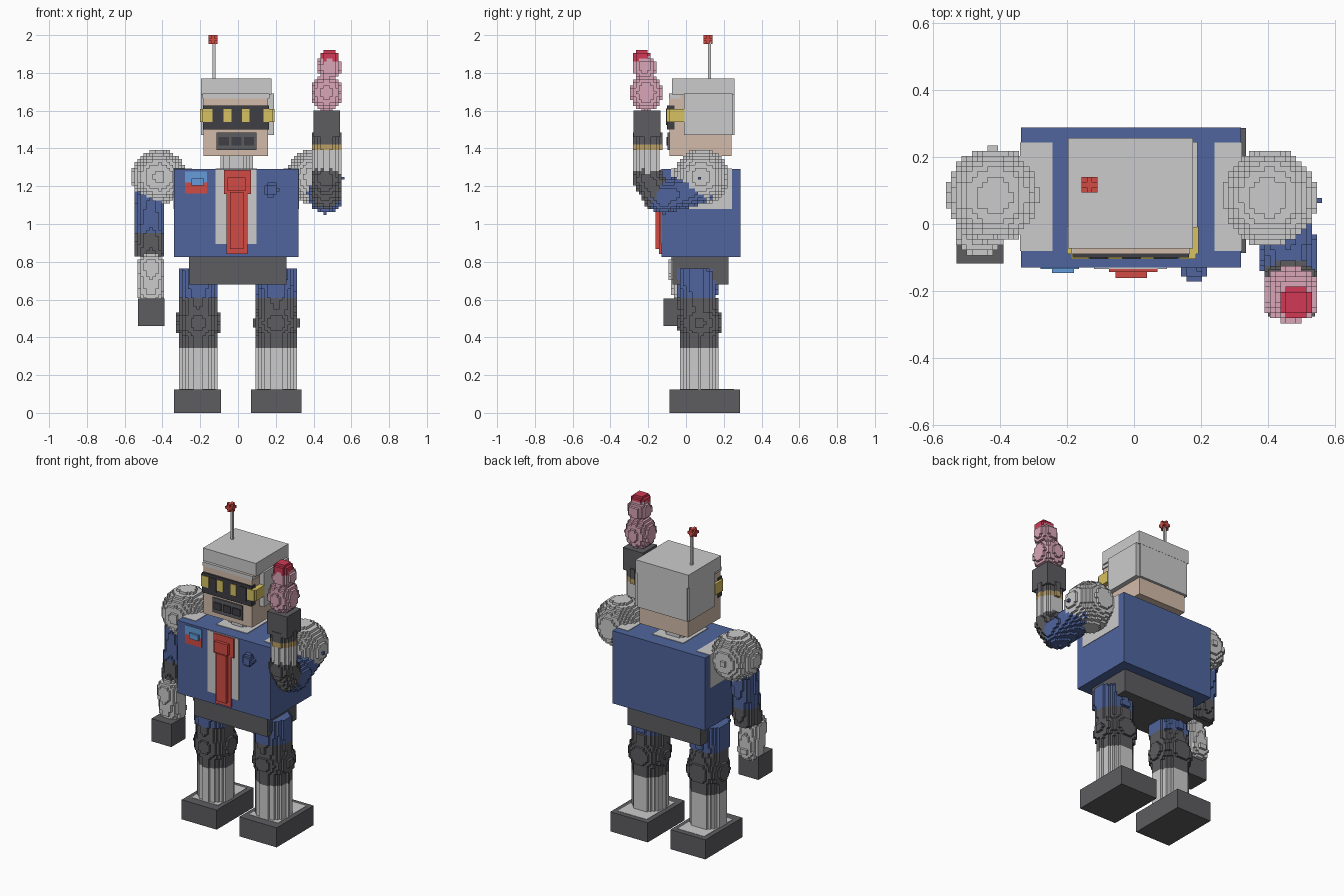
import bpy, bmesh, math
from mathutils import Vector

if "Cube" in bpy.data.objects:
    bpy.data.objects.remove(bpy.data.objects["Cube"])

V = 1 / 64  # voxel size
COLORS = {
    "blue": (0.08, 0.13, 0.34), "dark": (0.11, 0.11, 0.12), "black": (0.05, 0.05, 0.06),
    "red": (0.65, 0.07, 0.06), "skin": (0.65, 0.50, 0.40), "pink": (0.70, 0.38, 0.48),
    "yellow": (0.68, 0.54, 0.12), "sky": (0.13, 0.33, 0.70), "tan": (0.50, 0.35, 0.13),
    "crimson": (0.64, 0.04, 0.09),
}
MATS = {}
for key, rgb in COLORS.items():
    MATS[key] = bpy.data.materials.new(key)
    MATS[key].diffuse_color = (*rgb, 1)


def finish(name, bm, color):
    mesh = bpy.data.meshes.new(name)
    bm.to_mesh(mesh)
    bm.free()
    ob = bpy.data.objects.new(name, mesh)
    bpy.context.collection.objects.link(ob)
    if color:
        mesh.materials.append(MATS[color])
    return ob


def box(name, x, y, z, color=None):
    bm = bmesh.new()
    bmesh.ops.create_cube(bm, size=1)
    for v in bm.verts:
        v.co = [(a + b) / 2 + c * (b - a) for (a, b), c in zip((x, y, z), v.co)]
    return finish(name, bm, color)


SIDES = {
    (1, 0, 0): ((1, 0, 0), (1, 1, 0), (1, 1, 1), (1, 0, 1)),
    (-1, 0, 0): ((0, 0, 0), (0, 0, 1), (0, 1, 1), (0, 1, 0)),
    (0, 1, 0): ((0, 1, 0), (0, 1, 1), (1, 1, 1), (1, 1, 0)),
    (0, -1, 0): ((0, 0, 0), (1, 0, 0), (1, 0, 1), (0, 0, 1)),
    (0, 0, 1): ((0, 0, 1), (1, 0, 1), (1, 1, 1), (0, 1, 1)),
    (0, 0, -1): ((0, 0, 0), (0, 1, 0), (1, 1, 0), (1, 0, 0)),
}


def voxels(name, lo, hi, inside, color):
    """Fill the grid cells that pass the test and keep only the outer faces."""
    span = [range(math.floor(a / V) - 1, math.ceil(b / V) + 1) for a, b in zip(lo, hi)]
    cells = {(i, j, k) for i in span[0] for j in span[1] for k in span[2]
             if inside(Vector((i + .5, j + .5, k + .5)) * V)}
    bm, verts = bmesh.new(), {}
    for c in cells:
        for d, quad in SIDES.items():
            if tuple(a + b for a, b in zip(c, d)) in cells:
                continue
            ring = []
            for q in quad:
                p = tuple(a + b for a, b in zip(c, q))
                if p not in verts:
                    verts[p] = bm.verts.new(Vector(p) * V)
                ring.append(verts[p])
            bm.faces.new(ring)
    return finish(name, bm, color)


def ball(name, c, r, color=None, stretch=1.0):
    c = Vector(c)
    e = Vector((r, r, r * stretch))

    def test(p):
        d = p - c
        return d.x ** 2 + d.y ** 2 + (d.z / stretch) ** 2 <= r * r
    return voxels(name, c - e, c + e, test, color)


def rod(name, p, q, r, color=None, rounded=False):
    p, q = Vector(p), Vector(q)
    axis = q - p

    def test(s):
        t = (s - p).dot(axis) / axis.length_squared
        if rounded:
            t = min(max(t, 0), 1)
        return 0 <= t <= 1 and (s - p - axis * t).length <= r
    lo = [min(a, b) - r for a, b in zip(p, q)]
    hi = [max(a, b) + r for a, b in zip(p, q)]
    return voxels(name, lo, hi, test, color)


# Legs and feet
for side, x, x0, x1 in (("left", -.211, -.338, -.09), ("right", .203, .07, .335)):
    box(side + "_foot", (x0, x1), (-.087, .287), (0, .125), "dark")
    box(side + "_foot_top", (x0 + .03, x1 - .03), (-.03, .255), (.11, .127))
    rod(side + "_shin", (x, .074, .125), (x, .074, .344), .102)
    rod(side + "_shin_band", (x, .074, .344), (x, .074, .48), .102, "dark")
    ball(side + "_knee", (x, .074, .477), .121, "dark")
    rod(side + "_thigh_band", (x, .07, .48), (x, .062, .61), .105, "dark")
    rod(side + "_thigh", (x, .062, .61), (x, .05, .765), .108, "blue")

# Waist, torso and neck
box("waist", (-.26, .258), (-.072, .225), (.68, .828), "dark")
box("torso", (-.338, .32), (-.13, .289), (.825, 1.29), "blue")
for side, x0, x1 in (("left", -.341, -.243), ("right", .24, .323)):
    box(side + "_shoulder_plate", (x0, x1), (-.08, .243), (1.08, 1.293))
rod("neck", (-.01, .08, 1.28), (-.01, .08, 1.375), .083)
box("neck_base", (-.12, .1), (-.05, .2), (1.28, 1.294))

# Chest panel, tie, badge and knob
box("chest_panel", (-.12, .098), (-.135, -.09), (.895, 1.288))
box("tie", (-.06, .05), (-.143, -.12), (.84, 1.24), "red")
box("tie_collar", (-.075, .07), (-.143, -.12), (1.16, 1.285), "red")
box("tie_strip", (-.042, .028), (-.162, -.13), (.867, 1.17), "red")
box("tie_knot", (-.056, .039), (-.162, -.13), (1.175, 1.245), "red")
box("badge_top", (-.28, -.165), (-.134, -.12), (1.22, 1.278), "sky")
box("badge_bottom", (-.28, -.165), (-.134, -.12), (1.162, 1.22), "red")
box("badge_clip", (-.245, -.18), (-.147, -.12), (1.205, 1.24), "sky")
ball("chest_knob", (.178, -.143, 1.18), .036, "blue")

# Head and helmet
box("face", (-.182, .16), (-.088, .24), (1.36, 1.69), "skin")
box("helmet_sides", (-.197, .19), (-.01, .245), (1.47, 1.69))
box("helmet_back", (-.185, .165), (.225, .256), (1.47, 1.69))
box("helmet_top", (-.197, .177), (-.073, .257), (1.685, 1.77))
box("helmet_brow", (-.187, .167), (-.09, -.03), (1.665, 1.69))

# Visor with lamps
box("visor", (-.184, .165), (-.1, -.06), (1.5, 1.628), "black")
for i, (a, b) in enumerate(((-.188, -.135), (-.078, -.034), (.02, .06), (.135, .185))):
    box(f"visor_lamp_{i + 1}", (a, b), (-.104, -.08), (1.54, 1.61), "yellow")
for i, x in enumerate((-.107, .106)):
    box(f"visor_eye_{i + 1}", (x - .024, x + .024), (-.105, -.08), (1.525, 1.612), "black")
box("visor_strap", (-.2, .193), (-.09, -.008), (1.54, 1.61), "yellow")

# Mouth grille
box("mouth", (-.113, .098), (-.097, -.07), (1.392, 1.485), "dark")
for i in range(3):
    x = -.075 + i * .067
    box(f"mouth_slot_{i + 1}", (x - .027, x + .027), (-.104, -.08), (1.415, 1.46), "black")

# Antenna
box("antenna", (-.136, -.12), (.117, .133), (1.765, 1.96))
ball("antenna_tip", (-.1328, .1172, 1.9766), .024, "red")

# Shoulders
ball("left_shoulder", (-.418, .085, 1.25), .143)
ball("right_shoulder", (.402, .08, 1.25), .145)
ball("shoulder_stud", (.5391, .0703, 1.2422), .018, "blue")

# Lowered arm
rod("left_upper_arm", (-.463, .075, 1.2), (-.463, .05, .945), .077, "blue")
rod("left_elbow", (-.463, .05, .945), (-.463, .035, .825), .079, "dark")
rod("left_forearm", (-.46, -.025, .775), (-.46, .0, .64), .073, None, True)
box("left_hand", (-.53, -.39), (-.118, .025), (.46, .605), "dark")

# Raised arm
rod("right_upper_arm", (.435, .1, 1.2), (.465, -.12, 1.14), .086, "blue", True)
rod("right_elbow", (.465, -.205, 1.24), (.465, -.145, 1.145), .08, "dark", True)
rod("right_forearm", (.468, -.205, 1.26), (.468, -.205, 1.39), .072)
rod("right_wrist_stripe", (.468, -.205, 1.39), (.468, -.205, 1.422), .074, "tan")
rod("right_wrist", (.468, -.205, 1.422), (.468, -.205, 1.485), .074, "dark")
box("right_hand", (.4, .541), (-.277, -.135), (1.46, 1.602), "dark")

# Frozen treat held in the hand
ball("treat_lower", (.469, -.211, 1.695), .085, "pink", 1.15)
ball("treat_upper", (.482, -.22, 1.83), .066, "pink")
ball("treat_cherry", (.4845, -.2344, 1.875), .052, "crimson")

for m in bpy.data.materials:
    if m.users and not m.is_grease_pencil:
        m.use_nodes = True
        m.node_tree.nodes["Principled BSDF"].inputs["Base Color"].default_value = m.diffuse_color
